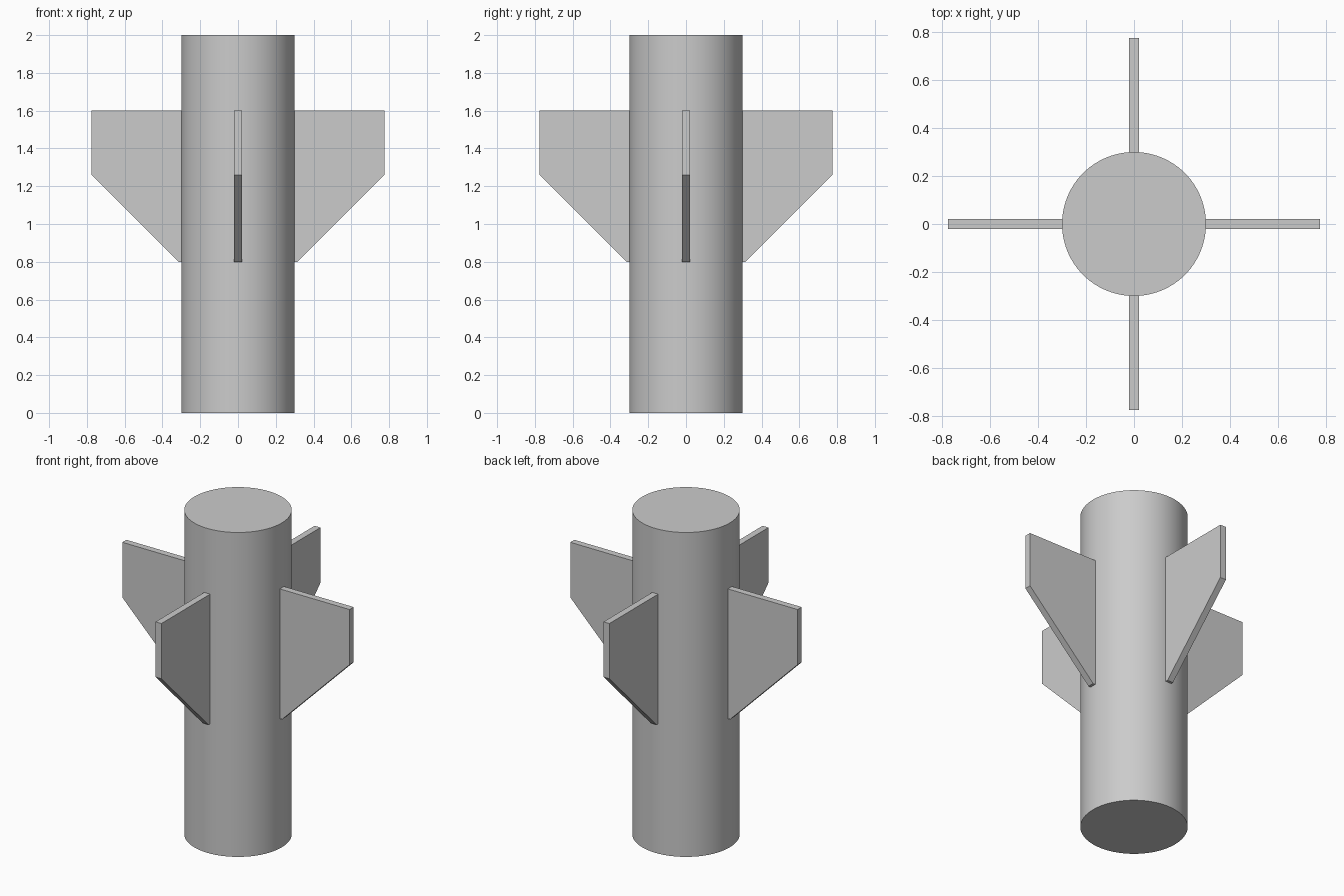
import bpy, bmesh, math
from mathutils import Matrix

default = bpy.data.objects.get("Cube")
if default:
    bpy.data.objects.remove(default, do_unlink=True)

GREY = (0.6, 0.6, 0.6, 1)
grey = bpy.data.materials.new("plain grey")
grey.use_nodes = True
grey.diffuse_color = GREY
grey.node_tree.nodes["Principled BSDF"].inputs["Base Color"].default_value = GREY

# Body tube
bpy.ops.mesh.primitive_cylinder_add(vertices=96, radius=0.3, depth=2, location=(0, 0, 1))
body = bpy.context.object
body.name = "body_tube"
body.data.materials.append(grey)
bpy.ops.object.shade_smooth_by_angle(angle=math.radians(30))

# Fin outline as (distance from axis, height); the root sits inside the tube
FIN_PROFILE = [(0.28, 0.8), (0.315, 0.8), (0.775, 1.26), (0.775, 1.6), (0.28, 1.6)]
FIN_THICKNESS = 0.04


def make_fin(name, angle):
    bm = bmesh.new()
    outline = [bm.verts.new((r, -FIN_THICKNESS / 2, z)) for r, z in FIN_PROFILE]
    face = bm.faces.new(outline)
    extruded = bmesh.ops.extrude_face_region(bm, geom=[face])["geom"]
    moved = [g for g in extruded if isinstance(g, bmesh.types.BMVert)]
    bmesh.ops.translate(bm, verts=moved, vec=(0, FIN_THICKNESS, 0))
    bmesh.ops.recalc_face_normals(bm, faces=bm.faces)
    bmesh.ops.transform(bm, matrix=Matrix.Rotation(angle, 4, "Z"), verts=bm.verts)
    mesh = bpy.data.meshes.new(name)
    bm.to_mesh(mesh)
    bm.free()
    mesh.materials.append(grey)
    bpy.context.collection.objects.link(bpy.data.objects.new(name, mesh))


# Four fins around the tube
for i, side in enumerate(("left", "back", "right", "front")):
    make_fin(side + "_fin", i * math.pi / 2)
